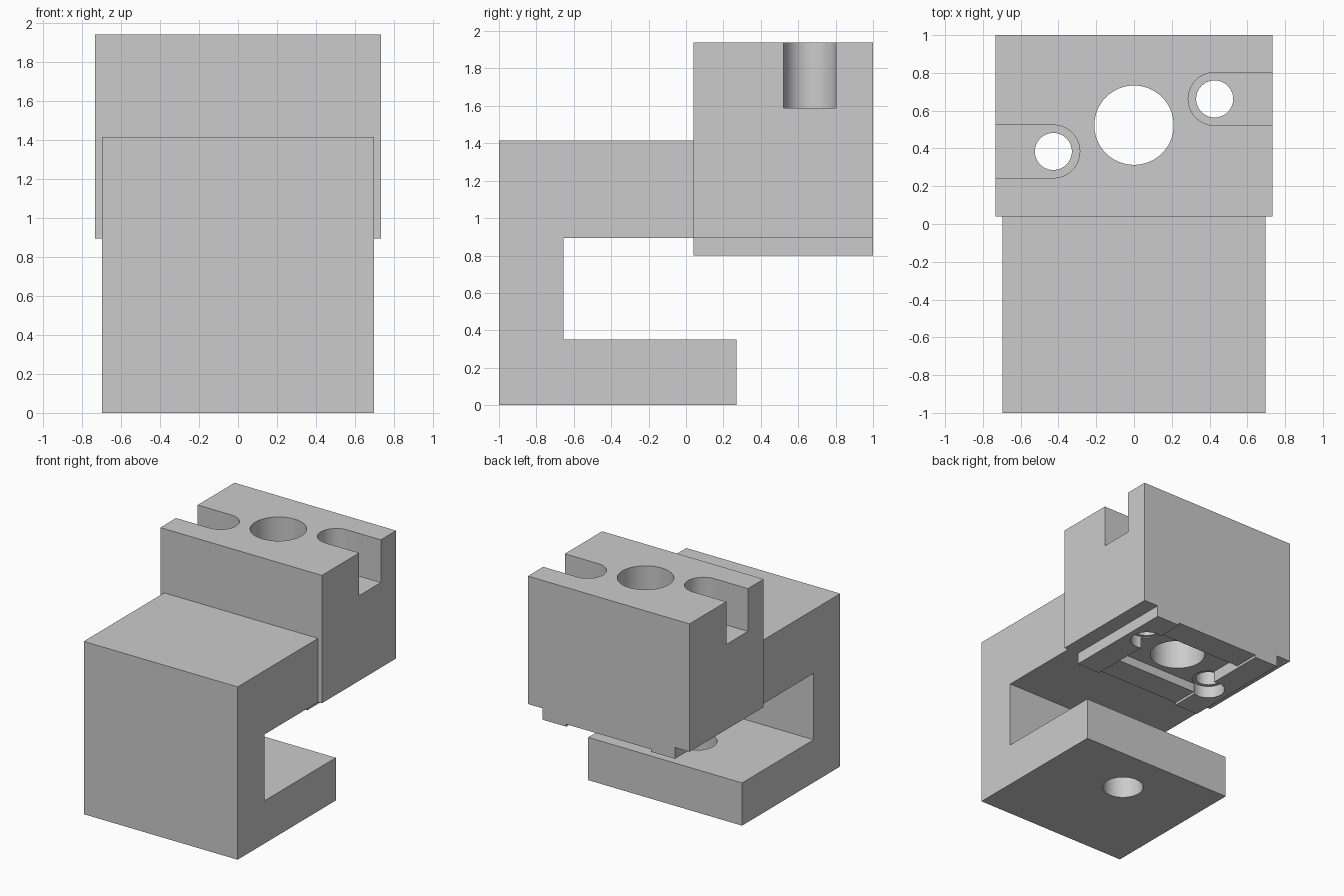
import bpy, bmesh, math
from mathutils import Vector

if "Cube" in bpy.data.objects:
    bpy.data.objects.remove(bpy.data.objects["Cube"])

grey = bpy.data.materials.new("light_grey")
grey.diffuse_color = (0.6, 0.6, 0.6, 1)
grey.use_nodes = True
grey.node_tree.nodes["Principled BSDF"].inputs["Base Color"].default_value = grey.diffuse_color


def prism(name, points, axis, lo, hi):
    """Extrude a closed 2D outline along x (y,z), y (x,z) or z (x,y)."""
    place = {"x": lambda a, b, t: (t, a, b),
             "y": lambda a, b, t: (a, t, b),
             "z": lambda a, b, t: (a, b, t)}[axis]
    bm = bmesh.new()
    base = bm.faces.new([bm.verts.new(place(a, b, lo)) for a, b in points])
    new = bmesh.ops.extrude_face_region(bm, geom=[base])["geom"]
    shift = Vector(place(0, 0, hi - lo))
    bmesh.ops.translate(bm, vec=shift, verts=[v for v in new if isinstance(v, bmesh.types.BMVert)])
    bmesh.ops.recalc_face_normals(bm, faces=bm.faces)
    mesh = bpy.data.meshes.new(name)
    bm.to_mesh(mesh)
    bm.free()
    mesh.materials.append(grey)
    ob = bpy.data.objects.new(name, mesh)
    bpy.context.collection.objects.link(ob)
    return ob


def arc(cx, cy, r, start, end, n):
    return [(cx + r * math.cos(start + (end - start) * i / n),
             cy + r * math.sin(start + (end - start) * i / n)) for i in range(n + 1)]


def cylinder(cx, cy, r, lo, hi, n=64):
    return prism("cutter", arc(cx, cy, r, 0, 2 * math.pi, n)[:-1], "z", lo, hi)


def cut(ob, cutter):
    cutter.hide_render = True
    mod = ob.modifiers.new("cut", "BOOLEAN")
    mod.operation, mod.solver, mod.object = "DIFFERENCE", "EXACT", cutter
    bpy.context.view_layer.objects.active = ob
    bpy.ops.object.modifier_apply(modifier=mod.name)
    bpy.data.objects.remove(cutter)


def smooth(ob):
    bpy.ops.object.select_all(action="DESELECT")
    ob.select_set(True)
    bpy.context.view_layer.objects.active = ob
    bpy.ops.object.shade_smooth_by_angle(angle=math.radians(30))


# C-shaped clamp frame with a screw hole in the lower arm
frame = prism("clamp_frame", [(-1, 0), (0.27, 0), (0.27, 0.35), (-0.655, 0.35),
                              (-0.655, 0.893), (0.04, 0.893), (0.04, 1.415), (-1, 1.415)],
              "x", -0.697, 0.697)
cut(frame, cylinder(0, -0.133, 0.155, -0.1, 0.45))

# Mounting block with a stepped underside: two rails and a shallow web between
half = [(0.385, 0.82), (0.385, 0.80), (0.60, 0.80), (0.60, 0.893), (0.732, 0.893), (0.732, 1.94)]
block = prism("mounting_block", half + [(-x, z) for x, z in reversed(half)], "y", 0.04, 1)

# Rectangular pocket in the underside and the central bore
cut(block, prism("cutter", [(-0.385, 0.26), (0.385, 0.26), (0.385, 0.78), (-0.385, 0.78)],
                 "z", 0.7, 0.893))
cut(block, cylinder(0, 0.523, 0.21, 0.6, 2.1))

# Bolt holes with open round-ended slots above and counterbores below
for side, cy in ((1, 0.662), (-1, 0.384)):
    cx = side * 0.427
    r = 0.14
    outline = arc(0, cy, r, math.pi / 2, 1.5 * math.pi, 32)
    outline += [(0.6, cy - r), (0.6, cy + r)]
    cut(block, prism("cutter", [(cx + side * x, y) for x, y in outline], "z", 1.59, 2.1))
    cut(block, cylinder(cx, cy, 0.098, 0.6, 2.0))
    cut(block, cylinder(cx, cy, 0.125, 0.7, 0.9))

for ob in (frame, block):
    smooth(ob)
